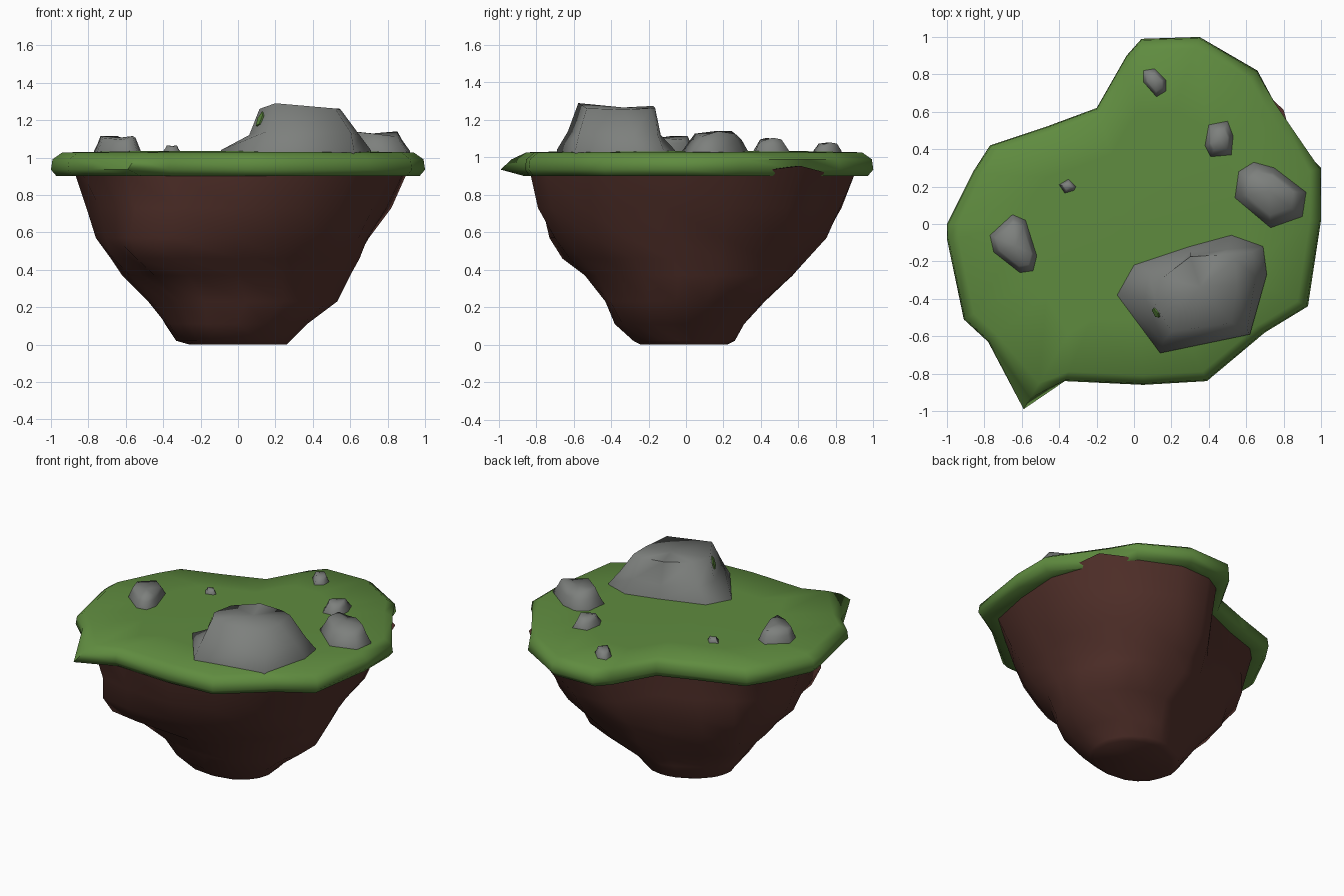
import bpy, bmesh, math, random
from mathutils import Vector

if "Cube" in bpy.data.objects:
    bpy.data.objects.remove(bpy.data.objects["Cube"])

random.seed(4)


def material(name, rgb):
    m = bpy.data.materials.new(name)
    m.diffuse_color = (*rgb, 1)
    m.use_nodes = True
    m.node_tree.nodes["Principled BSDF"].inputs["Base Color"].default_value = m.diffuse_color
    return m


GRASS = material("grass green", (0.115, 0.26, 0.05))
DIRT = material("earth brown", (0.09, 0.032, 0.025))
STONE = material("stone grey", (0.205, 0.215, 0.205))


def loft(name, rings, mat, angle):
    """Skin equal-length rings from bottom to top and close both ends with fans."""
    bm = bmesh.new()
    loops = [[bm.verts.new(p) for p in ring] for ring in rings]
    n = len(rings[0])
    for a, b in zip(loops, loops[1:]):
        for i in range(n):
            j = (i + 1) % n
            bm.faces.new((a[i], a[j], b[j], b[i]))
    for ring in (loops[0], loops[-1]):
        c = bm.verts.new(sum((v.co for v in ring), Vector()) / n)
        for i in range(n):
            bm.faces.new((ring[i], ring[(i + 1) % n], c))
    bmesh.ops.recalc_face_normals(bm, faces=bm.faces)
    me = bpy.data.meshes.new(name)
    bm.to_mesh(me)
    bm.free()
    me.materials.append(mat)
    ob = bpy.data.objects.new(name, me)
    bpy.context.collection.objects.link(ob)
    bpy.ops.object.select_all(action='DESELECT')
    ob.select_set(True)
    bpy.context.view_layer.objects.active = ob
    bpy.ops.object.shade_smooth_by_angle(angle=math.radians(angle))
    return ob


def scaled(outline, s, z, c=(0, 0)):
    return [(c[0] + (x - c[0]) * s, c[1] + (y - c[1]) * s, z) for x, y in outline]


# Grass slab: irregular outline with rolled rim
turf = [(1, .3), (1, .02), (.93, -.44), (.7, -.58), (.39, -.84), (.05, -.86),
        (-.37, -.84), (-.59, -.99), (-.78, -.63), (-.91, -.51), (-1, -.08),
        (-1, 0), (-.86, .28), (-.77, .42), (-.47, .52), (-.2, .62),
        (-.04, .9), (.04, .99), (.35, 1), (.66, .82), (.76, .65)]
slab = [scaled(turf, s, z) for s, z in
        ((.86, .90), (.97, .90), (1, .935), (.992, .99), (.94, 1.027),
         (.6, 1.034))]
# the front left corner tapers to a tip; the back right edge is undercut
for ring, s in zip(slab, (.8, .87, 1, .94, .86, .6)):
    x, y = turf[7]
    ring[7] = (x * s, y * s, ring[7][2])
for ring in slab[:3]:
    ring[-1] = (.7, .6, ring[-1][2])
loft("grass_top", slab, GRASS, 75)

# Earth body: outline under the turf shrinking to a rounded foot
soil = [(.9, .25), (.88, -.08), (.82, -.38), (.6, -.57), (.36, -.75), (.03, -.83),
        (-.36, -.81), (-.6, -.74), (-.73, -.52), (-.83, -.32), (-.87, -.05),
        (-.82, .15), (-.75, .28), (-.66, .37), (-.42, .45), (-.14, .57),
        (0, .82), (.12, .89), (.35, .9), (.62, .78), (.79, .61)]
levels = [  # z, x range, y range
    (0, -.26, .26, -.24, .22), (.02, -.33, .28, -.28, .26),
    (.11, -.39, .37, -.38, .31), (.23, -.48, .53, -.43, .42),
    (.37, -.62, .6, -.54, .57), (.46, -.68, .65, -.62, .65),
    (.57, -.76, .7, -.7, .75), (.73, -.81, .82, -.79, .83), (.91, -.87, .9, -.83, .9)]
rings = []
for z, x0, x1, y0, y1 in levels:
    t = (z / .91) ** .6
    ring = []
    for x, y in soil:
        a = math.atan2(y, x)
        k = 1 if z in (0, .91) else 1 + random.uniform(-.025, .025)
        ring.append(((x * t + .87 * math.cos(a) * (1 - t)) * k,
                     (y * t + .87 * math.sin(a) * (1 - t)) * k))
    xs, ys = [p[0] for p in ring], [p[1] for p in ring]
    fit = lambda v, vs, lo, hi: lo + (v - min(vs)) / (max(vs) - min(vs)) * (hi - lo)
    rings.append([(fit(x, xs, x0, x1), fit(y, ys, y0, y1), z) for x, y in ring])
# front left knuckle
for level, i, s in ((4, 7, 1.08), (5, 6, 1.1), (5, 7, 1.18), (6, 6, 1.06), (6, 7, 1.12)):
    x, y, z = rings[level][i]
    rings[level][i] = (x * s, y * s, z)
# soil ridge that breaks through the turf at the back right
rings[-1][-1] = (.8, .61, .955)
loft("earth_body", rings, DIRT, 60)

# Large boulder: broad skirt, steep front, tilted flat top
base = [(-.09, -.38), (.14, -.69), (.62, -.59), (.71, -.27), (.69, -.12),
        (.52, -.06), (.3, -.12), (0, -.22)]
mid = [(.06, -.4, 1.12), (.155, -.63, 1.14), (.605, -.57, 1.13), (.65, -.28, 1.12),
       (.63, -.15, 1.12), (.5, -.135, 1.12), (.3, -.15, 1.12), (.08, -.25, 1.12)]
crown = [(.115, -.43, 1.26), (.2, -.575, 1.29), (.52, -.53, 1.262), (.55, -.33, 1.255),
         (.54, -.19, 1.262), (.46, -.165, 1.265), (.3, -.175, 1.275), (.15, -.29, 1.265)]
loft("large_boulder", [[(x, y, 1.0) for x, y in base],
                       [(x, y, 1.04) for x, y in base], mid, crown], STONE, 75)

# Small patch of grass lying on the boulder's left front face
corner = [Vector(p) for p in (mid[0], mid[1], crown[1], crown[0])]
normal = (corner[1] - corner[0]).cross(corner[3] - corner[0]).normalized()


def on_face(u, v, lift):
    low = corner[0].lerp(corner[1], u)
    return low.lerp(corner[3].lerp(corner[2], u), v) + normal * lift


patch = [(.25, .3), (.42, .35), (.45, .65), (.32, .82), (.17, .6)]
loft("boulder_grass_patch",
     [[on_face(u, v, lift) for u, v in patch] for lift in (-.004, .005)], GRASS, 30)


# Smaller rocks: outline, top height, crown scale
def rock(name, outline, top, s):
    n = len(outline)
    c = (sum(p[0] for p in outline) / n, sum(p[1] for p in outline) / n)
    h = top - 1.03
    loft(name, [scaled(outline, 1, 1.0, c), scaled(outline, 1, 1.035, c),
                scaled(outline, s + (1 - s) * .4, 1.03 + h * .55, c),
                [(x, y, z - .12 * h * (i % 3)) for i, (x, y, z)
                 in enumerate(scaled(outline, s, top, c))]], STONE, 75)


rock("right_rock", [(.54, .14), (.73, -.02), (.9, .04), (.92, .17), (.75, .3),
                    (.64, .33), (.56, .28)], 1.14, .66)
rock("back_right_rock", [(.38, .42), (.41, .36), (.52, .37), (.53, .47), (.5, .55),
                         (.4, .53)], 1.105, .6)
rock("back_rock", [(.05, .76), (.12, .68), (.17, .71), (.17, .77), (.11, .83),
                   (.05, .82)], 1.08, .65)
rock("left_rock", [(-.77, -.06), (-.75, -.15), (-.61, -.26), (-.54, -.25), (-.52, -.17),
                   (-.58, .02), (-.65, .05)], 1.115, .75)
rock("pebble", [(-.4, .21), (-.37, .165), (-.32, .18), (-.31, .2), (-.35, .24)],
     1.065, .6)
